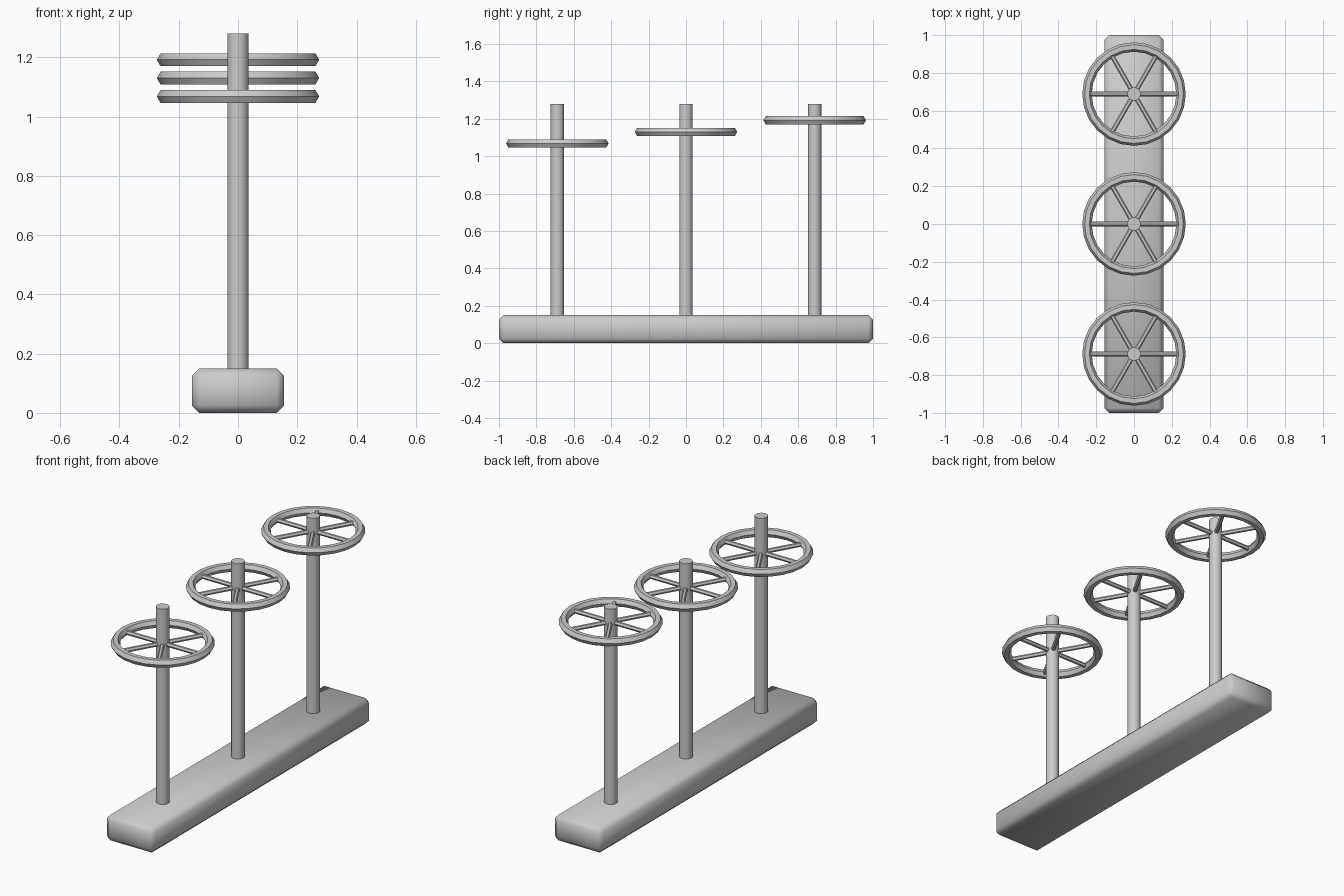
import bpy
from math import pi, radians

if "Cube" in bpy.data.objects:
    bpy.data.objects.remove(bpy.data.objects["Cube"])

POST_R, POST_TOP, BASE_H = 0.036, 1.28, 0.15
RIM_R, RIM_T = 0.249, 0.025


def finish(name, angle):
    ob = bpy.context.object
    ob.name = name
    bpy.ops.object.shade_smooth_by_angle(angle=radians(angle))
    return ob


# Chamfered base beam
bpy.ops.mesh.primitive_cube_add(size=1, location=(0, 0, BASE_H / 2))
base = bpy.context.object
base.scale = (0.312, 2, BASE_H)
bpy.ops.object.transform_apply(location=False, rotation=False, scale=True)
bevel = base.modifiers.new("chamfer", 'BEVEL')
bevel.width = 0.025
bevel.segments = 1
bpy.ops.object.modifier_apply(modifier="chamfer")
finish("base", 50)


def valve(label, y, z):
    # Upright stem
    low = BASE_H - 0.02
    bpy.ops.mesh.primitive_cylinder_add(vertices=12, radius=POST_R, depth=POST_TOP - low,
                                        location=(0, y, (POST_TOP + low) / 2))
    finish(label + "_stem", 35)
    # Handwheel rim with hexagonal section
    bpy.ops.mesh.primitive_torus_add(major_segments=24, minor_segments=6, major_radius=RIM_R,
                                     minor_radius=RIM_T, location=(0, y, z))
    finish(label + "_wheel_rim", 30)
    # Three full-width bars make six spokes
    for i in range(3):
        bpy.ops.mesh.primitive_cylinder_add(vertices=6, radius=0.0125, depth=2 * RIM_R - 0.02,
                                            location=(0, y, z),
                                            rotation=(0, pi / 2, i * pi / 3))
        finish(f"{label}_spoke_{i + 1}", 30)


# Three valves, wheels stepping up towards the back
for label, y, z in (("front", -0.688, 1.068), ("middle", 0, 1.13), ("back", 0.688, 1.192)):
    valve(label, y, z)
